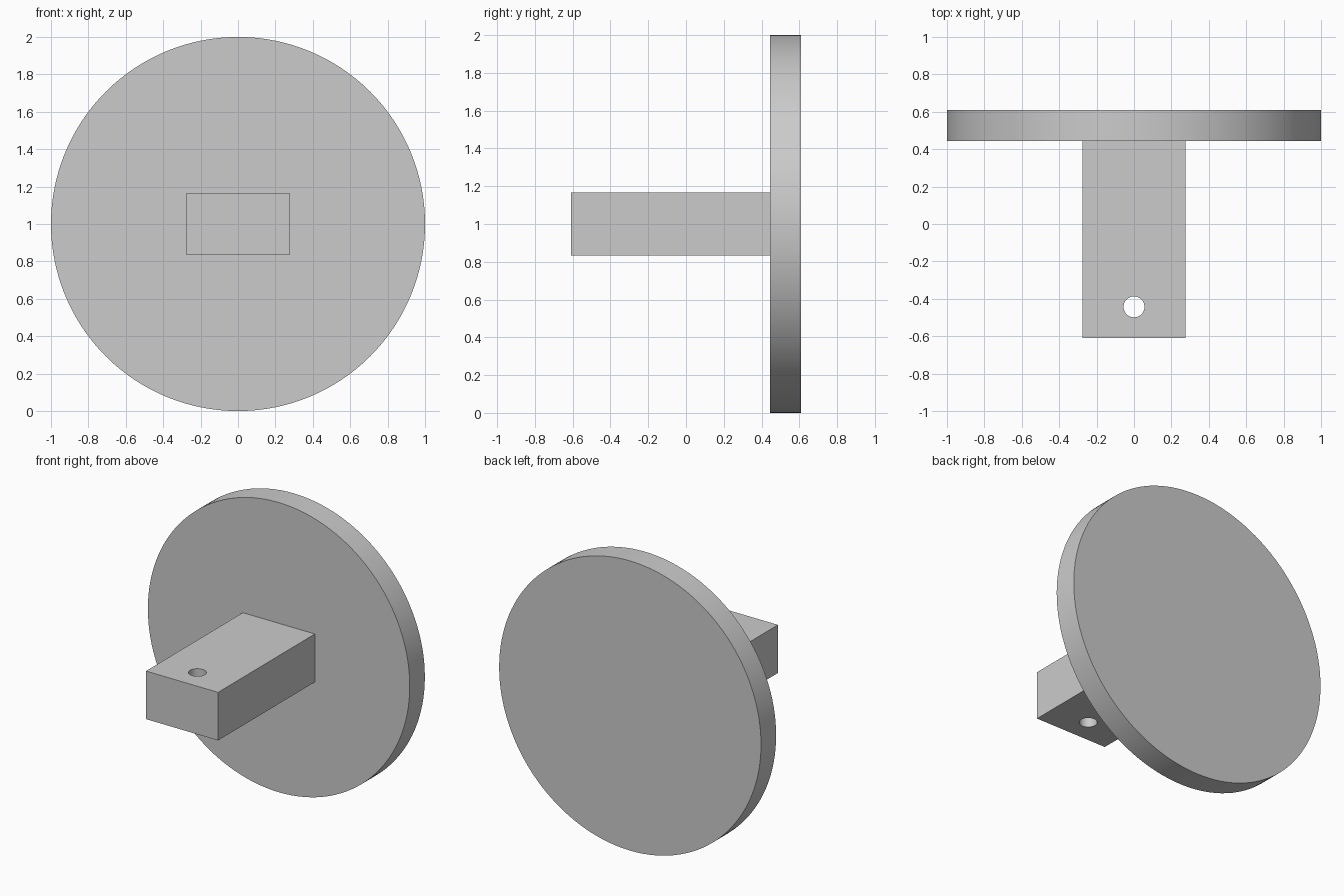
import bpy
import math

cube = bpy.data.objects.get("Cube")
if cube:
    bpy.data.objects.remove(cube, do_unlink=True)

# Dimensions
DISC_RADIUS = 1.0
BACK, DISC_FRONT, TIP = 0.61, 0.445, -0.61
BLOCK_WIDTH, BLOCK_HEIGHT = 0.55, 0.332
HOLE_Y, HOLE_RADIUS = -0.443, 0.056
CENTRE_Z = 1.0

# Single plain grey finish
grey = bpy.data.materials.new("plain_grey")
grey.use_nodes = True
colour = (0.6, 0.6, 0.6, 1)
grey.diffuse_color = colour
grey.node_tree.nodes["Principled BSDF"].inputs["Base Color"].default_value = colour


def finish(obj, name):
    obj.name = name
    obj.data.materials.clear()
    obj.data.materials.append(grey)
    bpy.ops.object.select_all(action="DESELECT")
    obj.select_set(True)
    bpy.context.view_layer.objects.active = obj


def smooth():
    bpy.ops.object.shade_smooth_by_angle(angle=math.radians(30))


# Round plate standing upright at the back
bpy.ops.mesh.primitive_cylinder_add(
    vertices=128, radius=DISC_RADIUS, depth=BACK - DISC_FRONT,
    location=(0, (BACK + DISC_FRONT) / 2, CENTRE_Z), rotation=(math.pi / 2, 0, 0))
finish(bpy.context.object, "round_plate")
smooth()

# Cutter for the pin hole
bpy.ops.mesh.primitive_cylinder_add(
    vertices=48, radius=HOLE_RADIUS, depth=BLOCK_HEIGHT * 2,
    location=(0, HOLE_Y, CENTRE_Z))
cutter = bpy.context.object
finish(cutter, "pin_hole_cutter")
cutter.hide_render = True

# Rectangular tang projecting forward, drilled vertically near its tip
bpy.ops.mesh.primitive_cube_add(size=1, location=(0, (TIP + DISC_FRONT) / 2, CENTRE_Z))
tang = bpy.context.object
tang.scale = (BLOCK_WIDTH, DISC_FRONT - TIP, BLOCK_HEIGHT)
finish(tang, "mounting_tang")
bpy.ops.object.transform_apply(location=False, rotation=False, scale=True)
drill = tang.modifiers.new("pin_hole", "BOOLEAN")
drill.operation = "DIFFERENCE"
drill.solver = "EXACT"
drill.object = cutter
bpy.ops.object.modifier_apply(modifier=drill.name)
bpy.data.objects.remove(cutter, do_unlink=True)
smooth()
